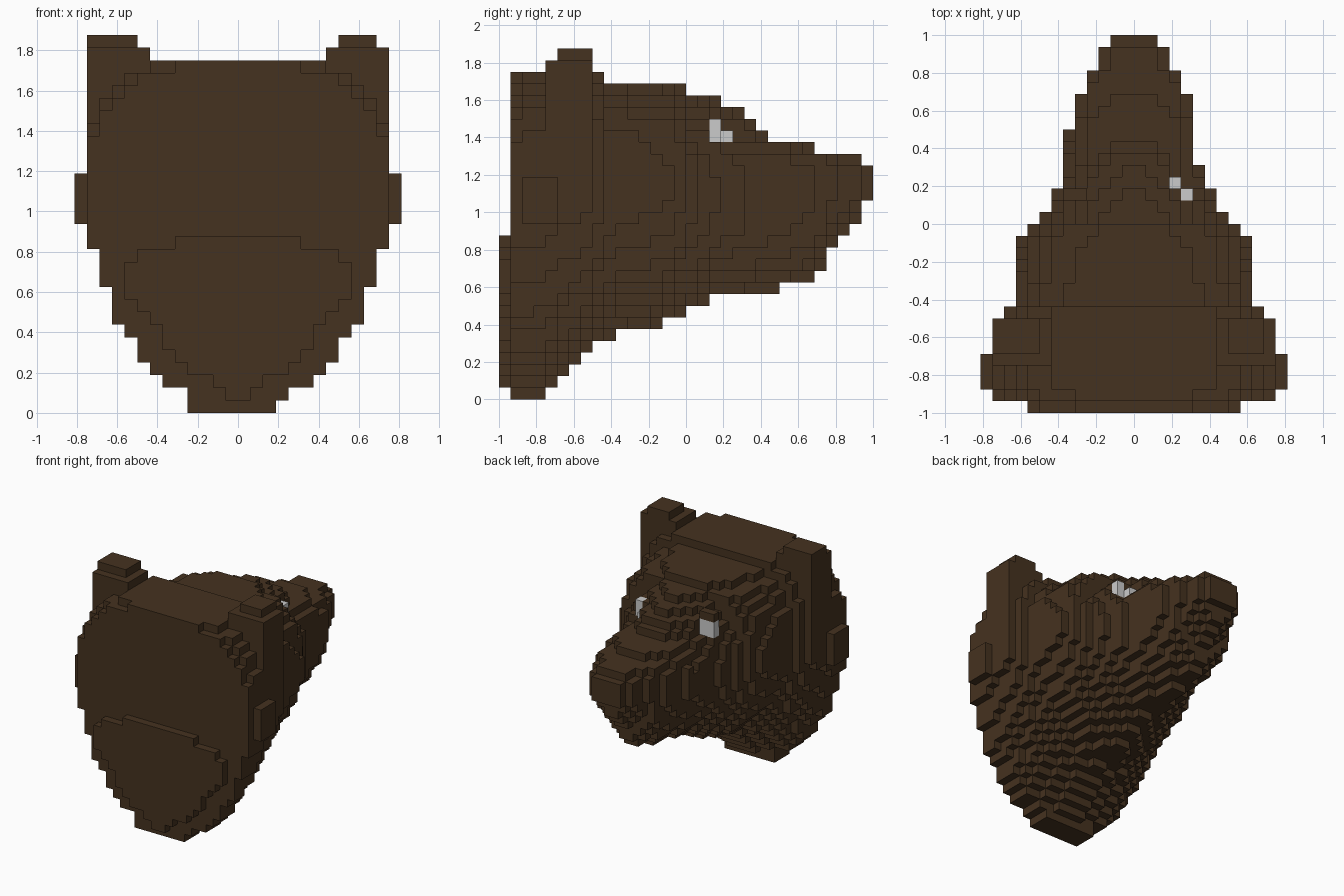
import bpy
import bmesh

old = bpy.data.objects.get("Cube")
if old:
    bpy.data.objects.remove(old, do_unlink=True)

CELL = 1 / 16
SLICES, HALF_WIDTH, ROWS = 32, 14, 30


def make_material(name, colour):
    mat = bpy.data.materials.new(name)
    mat.use_nodes = True
    mat.diffuse_color = colour
    mat.node_tree.nodes["Principled BSDF"].inputs["Base Color"].default_value = colour
    return mat


def step(profile, index):
    """Value of the last (start, value) pair that begins at or before index."""
    return [value for start, value in profile if start <= index][-1]


def blend(profile, index):
    """Straight-line value between neighbouring (slice, value) pairs."""
    for (a, va), (b, vb) in zip(profile, profile[1:]):
        if a <= index <= b:
            return va + (vb - va) * (index - a) / (b - a)


def build_blocks(name, cells, material, neighbours=()):
    """Turn a set of grid cells into a mesh with only its outer faces."""
    bm = bmesh.new()
    corners = {}

    def corner(key):
        if key not in corners:
            x, y, z = key
            corners[key] = bm.verts.new((x * CELL, (y - SLICES / 2) * CELL, z * CELL))
        return corners[key]

    hidden = cells.union(neighbours)
    for cell in sorted(cells):
        for axis in range(3):
            for side in (0, 1):
                beside = list(cell)
                beside[axis] += 2 * side - 1
                if tuple(beside) in hidden:
                    continue
                loop = []
                for u, v in ((0, 0), (1, 0), (1, 1), (0, 1)):
                    key = list(cell)
                    key[axis] += side
                    key[(axis + 1) % 3] += u
                    key[(axis + 2) % 3] += v
                    loop.append(corner(tuple(key)))
                bm.faces.new(loop if side else loop[::-1])
    mesh = bpy.data.meshes.new(name)
    bm.to_mesh(mesh)
    bm.free()
    mesh.materials.append(material)
    obj = bpy.data.objects.new(name, mesh)
    bpy.context.collection.objects.link(obj)
    return obj


def box(columns, slices, rows):
    return {(x, y, z) for x in range(*columns)
            for y in range(*slices) for z in range(*rows)}


def mirrored(cells):
    return {(-1 - x, y, z) for x, y, z in cells}


fur = make_material("dark brown fur", (0.060, 0.032, 0.014, 1))
eye_grey = make_material("pale eye", (0.6, 0.6, 0.6, 1))

# Head profiles from the flat neck to the nose, as (slice, cells)
top = [(0, 14), (1, 28), (8, 28), (9, 27.3), (15, 26.7), (16, 26.3), (18, 25.8),
       (19, 25.3), (20, 24.8), (21, 24), (22, 23), (23, 22.3), (26, 21.7),
       (27, 21.3), (30, 20.7), (31, 20)]
bottom = [(0, 1), (1, 0), (3, 0), (7, 4), (8, 4.8), (9, 5.2), (10, 5.7), (13, 6.3),
          (16, 7.8), (18, 8.7), (23, 9.3), (24, 9.7), (26, 10.3), (27, 11),
          (28, 13), (30, 15), (31, 17)]
width = [(0, 9), (1, 12), (7, 11.7), (8, 11), (9, 10.4), (14, 9.6), (15, 9),
         (16, 8.2), (17, 7.4), (18, 6.8), (19, 6.4), (23, 5.7), (24, 5.3),
         (26, 4.8), (27, 4.3), (28, 3.8), (29, 3.2), (31, 2.2)]
middle = [(0, 10.5), (1, 17), (9, 18), (16, 18), (19, 17.5), (24, 18), (31, 18.5)]
crown_power = [(0, 2.3), (1, 2.7), (2, 3.5), (9, 2.8), (16, 1.7), (23, 2.8)]
jaw_power = [(0, 1.25), (1, 1.85), (5, 1.75), (9, 1.65), (24, 1.8)]

# Head: rounded cross-section in every slice
head = set()
for y in range(SLICES):
    centre = blend(middle, y)
    for z in range(ROWS):
        rise = z + 0.5 - centre
        limit = blend(top if rise > 0 else bottom, y)
        power = step(crown_power if rise > 0 else jaw_power, y)
        t = abs(rise / (limit - centre))
        if t >= 1:
            continue
        reach = blend(width, y) * (1 - t ** power) ** (1 / power)
        reach = max(reach, 1)
        head |= {(x, y, z) for x in range(-HALF_WIDTH, HALF_WIDTH)
                 if abs(x + 0.5) < reach}

# Chin: a blunt tip; cheeks: a low bulge on each side
head |= box((-4, 3), (1, 4), (0, 1))
cheek = box((11, 13), (2, 5), (15, 19))
head |= cheek | mirrored(cheek)

# The left of the muzzle is slimmer
head -= box((5, 6), (21, 24), (0, ROWS))

# Left eye sits in an open notch, the right one under a brow
left_socket = (box((5, 9), (18, 19), (22, ROWS)) | box((4, 9), (19, 21), (21, 23))
               | box((3, 9), (19, 21), (23, ROWS)) | box((3, 9), (20, 21), (22, 23)))
left_eye = box((4, 5), (18, 19), (22, 24)) | box((3, 4), (19, 20), (22, 23))
right_socket = mirrored(box((4, 9), (18, 21), (22, 24)))
right_eye = mirrored(box((4, 6), (18, 19), (22, 24)))
head -= left_socket | left_eye | right_socket
head |= mirrored(box((4, 6), (18, 19), (24, 25)))

# Ears: flat blocks at the upper corners, running down the cheeks
ear = (box((10, 12), (4, 8), (19, 24)) | box((7, 12), (4, 8), (24, 29))
       | box((8, 11), (5, 8), (29, 30)))
right_ear = mirrored(ear | box((11, 12), (5, 8), (29, 30)))

build_blocks("head", head, fur)
build_blocks("left_ear", ear - head, fur, head)
build_blocks("right_ear", right_ear - head, fur, head)
build_blocks("left_eye", left_eye, eye_grey, head)
build_blocks("right_eye", right_eye, eye_grey, head)
